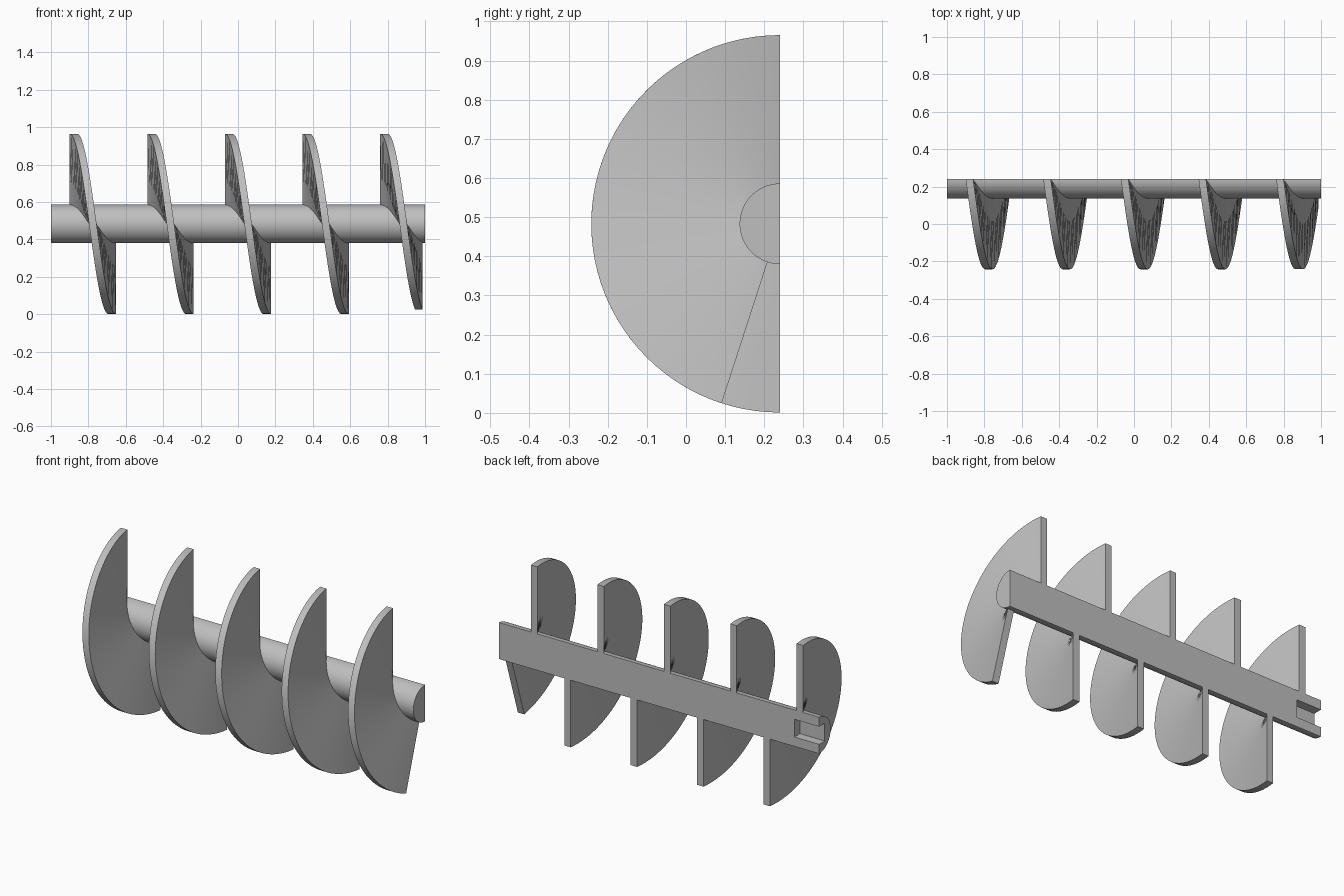
import bpy
import bmesh
from math import sin, cos, pi, radians

if "Cube" in bpy.data.objects:
    bpy.data.objects.remove(bpy.data.objects["Cube"], do_unlink=True)

AXIS_Y, AXIS_Z = 0.24, 0.483
ROD_R, FLIGHT_R = 0.103, 0.482
PITCH, THICK = 0.415, 0.04
FIRST_X = -0.9
STEPS = 48

steel = bpy.data.materials.new("plain grey")
steel.use_nodes = True
grey = (0.52, 0.52, 0.52, 1)
steel.diffuse_color = grey
steel.node_tree.nodes["Principled BSDF"].inputs["Base Color"].default_value = grey


def polar(x, radius, angle):
    """Point on the front half, with the angle measured from the top."""
    return (x, AXIS_Y - radius * sin(angle), AXIS_Z + radius * cos(angle))


def make_object(name, bm):
    bmesh.ops.recalc_face_normals(bm, faces=bm.faces)
    mesh = bpy.data.meshes.new(name)
    bm.to_mesh(mesh)
    bm.free()
    mesh.materials.append(steel)
    obj = bpy.data.objects.new(name, mesh)
    bpy.context.collection.objects.link(obj)
    return obj


def select_only(obj):
    bpy.ops.object.select_all(action="DESELECT")
    obj.select_set(True)
    bpy.context.view_layer.objects.active = obj


def smooth(obj):
    select_only(obj)
    bpy.ops.object.shade_smooth_by_angle(angle=radians(30))


# Half-round shaft, flat at the back
bm = bmesh.new()
rim = [bm.verts.new(polar(-1, ROD_R, pi * i / STEPS)) for i in range(STEPS + 1)]
cap = bm.faces.new(rim)
ext = bmesh.ops.extrude_face_region(bm, geom=[cap], use_keep_orig=True)
bmesh.ops.translate(bm, vec=(2, 0, 0),
                    verts=[v for v in ext["geom"] if isinstance(v, bmesh.types.BMVert)])
shaft = make_object("shaft", bm)

# Square drive socket in the flat side, open at the end
bm = bmesh.new()
bmesh.ops.create_cube(bm, size=1)
bmesh.ops.scale(bm, vec=(0.31, 0.1, 0.1), verts=bm.verts)
bmesh.ops.translate(bm, vec=(-1, AXIS_Y, AXIS_Z), verts=bm.verts)
cutter = make_object("socket_cutter", bm)
cutter.hide_render = True
cut = shaft.modifiers.new("socket", "BOOLEAN")
cut.operation = "DIFFERENCE"
cut.solver = "EXACT"
cut.object = cutter
select_only(shaft)
bpy.ops.object.modifier_apply(modifier=cut.name)
bpy.data.objects.remove(cutter, do_unlink=True)
smooth(shaft)


# Helical blades, each sweeping half a turn from top to bottom
def make_flight(name, start_x, sweep):
    bm = bmesh.new()
    rings = []
    for i in range(STEPS + 1):
        angle = sweep * i / STEPS
        x = start_x + PITCH * angle / (2 * pi)
        corners = [(x, ROD_R - 0.0005), (x, FLIGHT_R),
                   (x + THICK, FLIGHT_R), (x + THICK, ROD_R - 0.0005)]
        rings.append([bm.verts.new(polar(cx, r, angle)) for cx, r in corners])
    for a, b in zip(rings, rings[1:]):
        for k in range(4):
            n = (k + 1) % 4
            bm.faces.new((a[k], a[n], b[n], b[k]))
    bm.faces.new(rings[0])
    bm.faces.new(rings[-1])
    smooth(make_object(name, bm))


for i in range(5):
    # The last blade stops short
    make_flight(f"flight_{i + 1}", FIRST_X + i * PITCH, radians(162) if i == 4 else pi)
